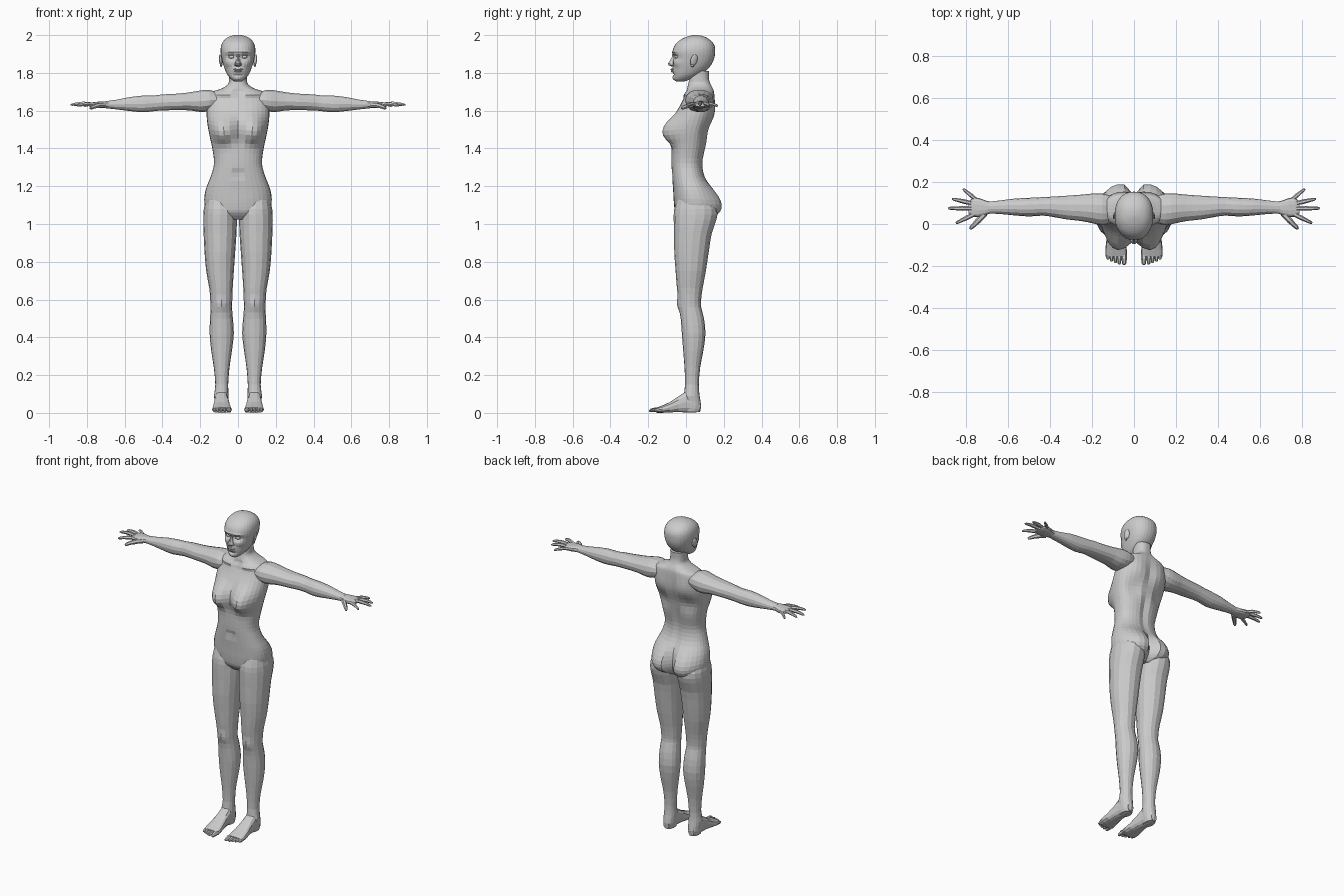
import bpy, bmesh
from math import sin, cos, pi, exp
from mathutils import Vector


def spow(v, p):
    return (1 if v >= 0 else -1) * abs(v) ** p


def catmull(a, b, c, d, t):
    return [0.5 * (2 * q + (r - p) * t + (2 * p - 5 * q + 4 * r - s) * t * t + (3 * q - p - 3 * r + s) * t ** 3)
            for p, q, r, s in zip(a, b, c, d)]


def skin(name, rings, bumps=(), mirror=False):
    """Bridge rings of points, cap the ends, then push the surface with soft bumps."""
    bm = bmesh.new()
    loops = [[bm.verts.new(p) for p in r] for r in rings]
    n = len(loops[0])
    for a, b in zip(loops, loops[1:]):
        for i in range(n):
            j = (i + 1) % n
            bm.faces.new((a[i], a[j], b[j], b[i]))
    bm.faces.new(loops[0])
    bm.faces.new(loops[-1])
    for v in bm.verts:
        side = -1 if v.co.x < 0 else 1
        p = Vector((abs(v.co.x), v.co.y, v.co.z))
        move = Vector()
        for c, r, o in bumps:
            d = sum(((p[i] - c[i]) / r[i]) ** 2 for i in range(3))
            move += Vector(o) * exp(-d ** 1.3)
        v.co += Vector((move.x * side, move.y, move.z))
    bmesh.ops.recalc_face_normals(bm, faces=bm.faces)
    me = bpy.data.meshes.new(name)
    bm.to_mesh(me)
    bm.free()
    ob = bpy.data.objects.new(name, me)
    bpy.context.collection.objects.link(ob)
    if mirror:
        ob.modifiers.new("mirror", 'MIRROR')
    return ob


def loft(name, axis, secs, n=16, p=0.9, sub=1, **kw):
    """Sections are (position, u min, u max, v min, v max) along an axis."""
    if sub > 1:
        s = [secs[0]] + list(secs) + [secs[-1]]
        secs = [catmull(*s[i:i + 4], k / sub) for i in range(len(s) - 3) for k in range(sub)] + [s[-1]]
    rings = []
    for t, u0, u1, v0, v1 in secs:
        ring = []
        for i in range(n):
            a = 2 * pi * i / n
            u = (u0 + u1) / 2 + (u1 - u0) / 2 * spow(cos(a), p)
            v = (v0 + v1) / 2 + (v1 - v0) / 2 * spow(sin(a), p)
            ring.append({'x': (t, u, v), 'y': (u, t, v), 'z': (u, v, t)}[axis])
        rings.append(ring)
    return skin(name, rings, **kw)


def centred(secs):
    return [(z, -w, w, f, b) for z, w, f, b in secs]


def digit(name, base, tip, r, droop=0.0, n=6):
    """Tapered finger or toe with a rounded end and a slight knuckle."""
    base, tip = Vector(base), Vector(tip)
    q = (tip - base).to_track_quat('Z', 'Y')
    rings = []
    for t, k in ((0, 1), (.3, .95), (.42, 1.02), (.68, .82), (.9, .7), (1, .35)):
        c = base.lerp(tip, t) + Vector((0, 0, droop * 4 * t * (1 - t)))
        rings.append([c + q @ Vector((cos(2 * pi * i / n), sin(2 * pi * i / n), 0)) * r * k for i in range(n)])
    return skin(name, rings, mirror=True)


def ball(name, loc, scale, rot=(0, 0, 0), u=12, v=8):
    for s, tag in ((1, "left"), (-1, "right")):
        bpy.ops.mesh.primitive_uv_sphere_add(segments=u, ring_count=v, radius=1,
                                             location=(loc[0] * s, loc[1], loc[2]),
                                             rotation=(rot[0], rot[1] * s, rot[2] * s))
        ob = bpy.context.object
        ob.scale = scale
        ob.name = f"{name}_{tag}"


# Torso and neck: one loft, with chest, glutes, navel and spine pushed out of it
loft("torso", 'z', centred([
    (1.81, .047, .02, .122), (1.77, .047, .017, .122), (1.742, .052, .012, .13),
    (1.718, .085, .006, .143), (1.695, .145, -.002, .15), (1.65, .162, -.02, .152),
    (1.60, .166, -.045, .15), (1.55, .164, -.062, .143), (1.48, .152, -.072, .128),
    (1.40, .136, -.076, .103), (1.32, .127, -.077, .088), (1.25, .145, -.073, .10),
    (1.18, .172, -.068, .138), (1.11, .178, -.064, .16), (1.06, .155, -.055, .15),
    (1.025, .07, -.025, .11)]), n=32, p=.85, sub=3, bumps=[
    ((.078, -.06, 1.505), (.064, .2, .07), (.006, -.062, -.012)),
    ((.085, .15, 1.11), (.075, .12, .085), (0, .036, -.008)),
    ((0, .17, 1.10), (.02, .12, .08), (0, -.03, 0)),
    ((0, .14, 1.42), (.022, .1, .22), (0, -.014, 0)),
    ((.08, .15, 1.58), (.05, .08, .08), (0, .010, 0)),
    ((0, -.075, 1.265), (.014, .05, .018), (0, .010, 0)),
    ((0, .0, 1.69), (.02, .05, .02), (0, .010, 0)),
    ((.07, 0, 1.685), (.06, .06, .012), (0, -.010, 0))])

# Legs
loft("leg", 'z', [
    (1.15, .03, .165, -.04, .12), (1.08, .006, .181, -.062, .165), (1.02, .006, .184, -.065, .160),
    (.95, .008, .182, -.063, .136), (.85, .015, .177, -.062, .120), (.75, .022, .168, -.055, .105),
    (.66, .028, .152, -.048, .088), (.60, .030, .147, -.040, .080), (.56, .032, .145, -.036, .080),
    (.50, .027, .148, -.028, .095), (.42, .022, .150, -.022, .103), (.33, .032, .142, -.015, .092),
    (.24, .045, .128, -.008, .075), (.15, .052, .120, -.005, .068), (.09, .050, .124, -.012, .072),
    (.04, .052, .122, -.015, .080), (.004, .058, .116, -.01, .074)], n=16, p=.92, sub=2, mirror=True,
    bumps=[((.088, -.04, .575), (.03, .04, .035), (0, -.010, 0)),
           ((.125, .01, .10), (.03, .03, .02), (.006, 0, 0))])

# Feet and toes
loft("foot", 'y', [
    (.075, .068, .108, .008, .05), (.05, .054, .121, .001, .08), (0, .051, .124, .001, .115),
    (-.04, .046, .127, .004, .088), (-.085, .040, .133, .002, .058), (-.125, .034, .137, 0, .040),
    (-.155, .034, .136, 0, .028)], n=14, p=.75, mirror=True)
for i, (x, tip, r) in enumerate([(.047, -.195, .014), (.070, -.193, .011), (.089, -.187, .010),
                                 (.107, -.179, .010), (.124, -.170, .010)]):
    digit(f"toe_{i + 1}", (x, -.14, .015), (x, tip, .011), r, .003)

# Arms
loft("arm", 'x', [
    (.09, .01, .13, 1.63, 1.69), (.15, -.005, .145, 1.598, 1.711), (.20, .004, .145, 1.592, 1.708),
    (.25, .014, .140, 1.600, 1.699), (.32, .022, .135, 1.602, 1.691), (.40, .036, .130, 1.600, 1.687),
    (.44, .040, .128, 1.597, 1.682), (.50, .036, .125, 1.591, 1.681), (.57, .041, .121, 1.597, 1.673),
    (.64, .048, .112, 1.606, 1.659), (.70, .050, .106, 1.612, 1.651)], n=14, sub=2, mirror=True)

# Hands and fingers
loft("palm", 'x', [
    (.68, .052, .104, 1.614, 1.650), (.71, .042, .113, 1.613, 1.650), (.74, .034, .124, 1.613, 1.648),
    (.768, .034, .125, 1.617, 1.645), (.79, .05, .108, 1.622, 1.640)], n=14, p=.8, mirror=True)
for nm, base, tip, r in [("thumb", (.71, .05, 1.628), (.783, -.024, 1.612), .014),
                         ("index_finger", (.76, .048, 1.632), (.850, .004, 1.625), .011),
                         ("middle_finger", (.77, .074, 1.634), (.888, .075, 1.630), .011),
                         ("ring_finger", (.765, .097, 1.633), (.868, .120, 1.628), .011),
                         ("little_finger", (.75, .113, 1.630), (.816, .168, 1.624), .010)]:
    digit(nm, base, tip, r, .006)

# Head with eye sockets, brow, cheeks and mouth shaped in
loft("head", 'z', centred([
    (1.755, .020, -.052, -.008), (1.768, .038, -.064, .03), (1.79, .056, -.067, .075),
    (1.82, .070, -.068, .115), (1.85, .080, -.069, .138), (1.88, .087, -.070, .150),
    (1.91, .092, -.071, .154), (1.94, .090, -.063, .152), (1.965, .080, -.043, .138),
    (1.985, .060, -.012, .112), (1.996, .034, .02, .085), (2.0, .012, .04, .062)]), n=32, p=.9, sub=3, bumps=[
    ((.034, -.06, 1.885), (.024, .06, .015), (0, .015, 0)),
    ((.034, -.065, 1.909), (.032, .05, .009), (0, -.006, 0)),
    ((.048, -.05, 1.852), (.022, .05, .018), (.003, -.006, 0)),
    ((0, -.07, 1.772), (.02, .05, .014), (0, -.006, 0)),
    ((0, -.07, 1.793), (.025, .05, .007), (0, .006, 0)),
    ((0, -.07, 1.813), (.028, .05, .016), (0, -.007, 0))])

# Nose
loft("nose", 'z', centred([
    (1.905, .007, -.073, -.04), (1.885, .008, -.075, -.04), (1.865, .011, -.086, -.04),
    (1.85, .017, -.097, -.04), (1.841, .019, -.094, -.04), (1.834, .012, -.078, -.04)]), n=10)

# Lips: upper and lower
for nm, z, w, f in (("upper_lip", 1.818, .026, -.083), ("lower_lip", 1.807, .022, -.081)):
    loft(nm, 'x', [(w * k, f + .012 * k * k, f + .03, z - .006 * s, z + .006 * s)
                   for k, s in ((-1, .2), (-.6, .8), (-.2, 1), (.2, 1), (.6, .8), (1, .2))], n=8)

# Eyes and ears
ball("eye", (.033, -.047, 1.885), (.015, .013, .010))
ball("ear", (.091, .042, 1.868), (.008, .019, .031), (-.2, .15, .35))
ball("ear_lobe", (.089, .034, 1.843), (.006, .010, .012), u=8, v=6)
